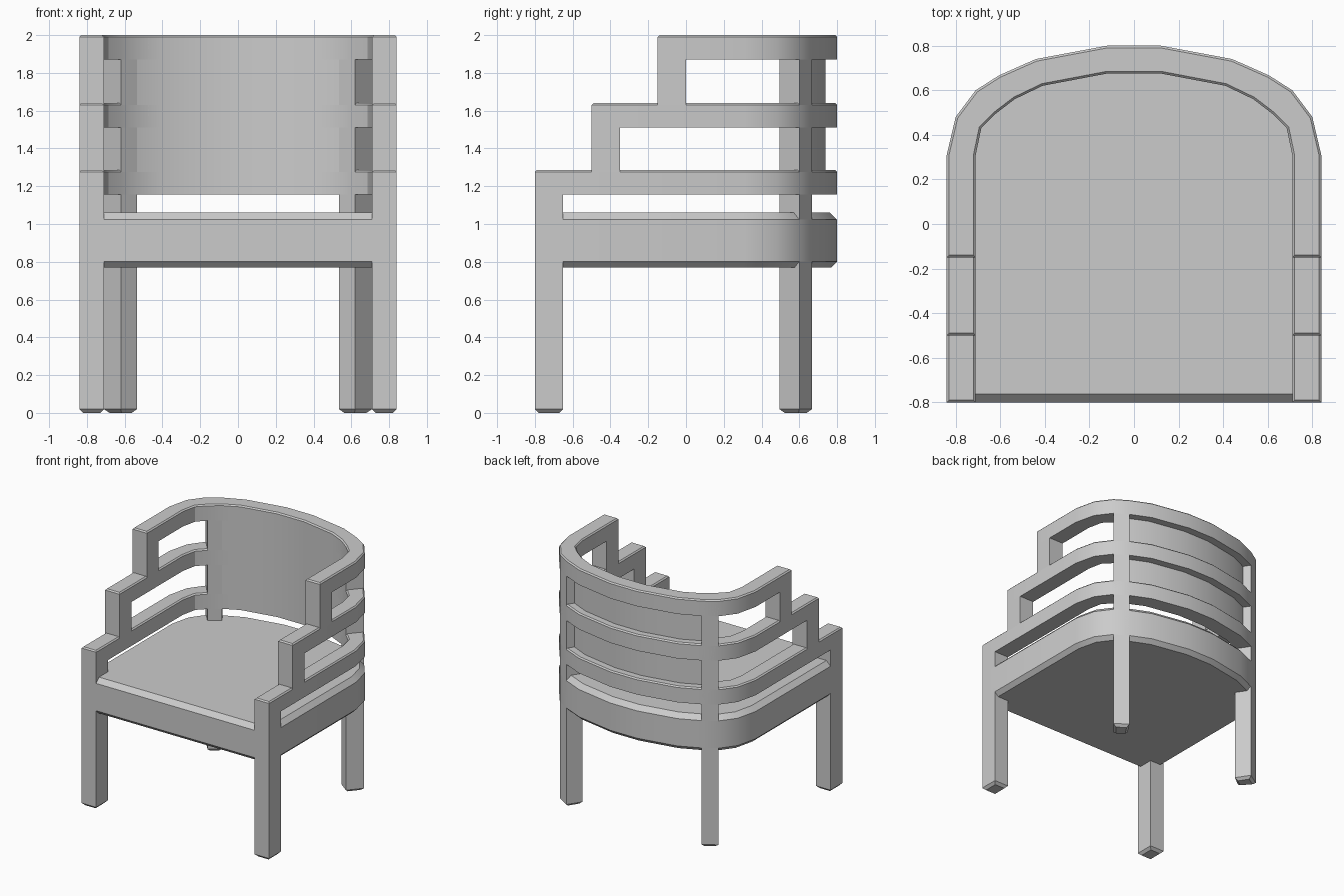
import bpy, bmesh

if "Cube" in bpy.data.objects:
    bpy.data.objects.remove(bpy.data.objects["Cube"])

# Half plan curves of the rounded back, from the side to the centre
OUTER = [(0.84, 0.31), (0.80, 0.48), (0.71, 0.60), (0.605, 0.667), (0.44, 0.74), (0.12, 0.80)]
INNER = [(0.71, 0.31), (0.685, 0.43), (0.62, 0.495), (0.535, 0.56), (0.41, 0.62), (0.12, 0.675)]
MIDDLE = [((a + c) / 2, (b + d) / 2) for (a, b), (c, d) in zip(OUTER, INNER)]


def across(half):
    """Continue a half curve to the mirrored side."""
    return half + [(-x, y) for x, y in reversed(half)]


def prism(name, outline, z0, z1, top=0.0, bottom=0.0):
    """Extrude a plan outline and chamfer its top and bottom rims."""
    bm = bmesh.new()
    face = bm.faces.new([bm.verts.new((x, y, z0)) for x, y in outline])
    ext = bmesh.ops.extrude_face_region(bm, geom=[face], use_keep_orig=True)
    for v in ext["geom"]:
        if isinstance(v, bmesh.types.BMVert):
            v.co.z = z1
    bmesh.ops.recalc_face_normals(bm, faces=bm.faces[:])
    for z, width in ((z1, top), (z0, bottom)):
        if width:
            rim = [e for e in bm.edges if all(abs(v.co.z - z) < 1e-5 for v in e.verts)]
            bmesh.ops.bevel(bm, geom=rim, offset=width, segments=1,
                            profile=0.5, affect='EDGES')
    bmesh.ops.recalc_face_normals(bm, faces=bm.faces[:])
    mesh = bpy.data.meshes.new(name)
    bm.to_mesh(mesh)
    bm.free()
    obj = bpy.data.objects.new(name, mesh)
    bpy.context.collection.objects.link(obj)
    bpy.ops.object.select_all(action='DESELECT')
    obj.select_set(True)
    bpy.context.view_layer.objects.active = obj
    bpy.ops.object.shade_smooth_by_angle(angle=0.5)
    return obj


def post(name, side, y0, y1, z0, z1, bottom=0.0):
    """Rectangular upright in line with the arm rails."""
    a, b = side * 0.71, side * 0.84
    prism(name, [(a, y0), (b, y0), (b, y1), (a, y1)], z0, z1, 0, bottom)


# Seat slab
prism("seat", across([(0.84, -0.80)] + OUTER), 0.77, 1.06, 0.037, 0.032)

# Stepped wrap-around rails
for name, y, z0, z1 in (("lower_rail", -0.80, 1.155, 1.285),
                        ("middle_rail", -0.50, 1.51, 1.64),
                        ("top_rail", -0.15, 1.87, 2.0)):
    outer = across([(0.84, y)] + OUTER)
    inner = across([(0.71, y)] + INNER)
    prism(name, outer + inner[::-1], z0, z1, 0.01)

# Thin curved panel behind the sitter, set inside the rails
prism("back_panel", across(MIDDLE[3:]) + across(INNER[3:])[::-1], 1.155, 1.99)

# Legs and arm posts on both sides
for side, label in ((-1, "left"), (1, "right")):
    post("front_leg_" + label, side, -0.80, -0.65, 0, 1.155, 0.02)
    post("middle_post_" + label, side, -0.50, -0.35, 1.27, 1.51)
    post("upper_post_" + label, side, -0.15, 0.0, 1.625, 1.87)
    corner = [OUTER[2], OUTER[3], INNER[3], INNER[2]]
    prism("back_leg_" + label, [(side * x, y) for x, y in corner], 0, 1.99, 0, 0.02)
